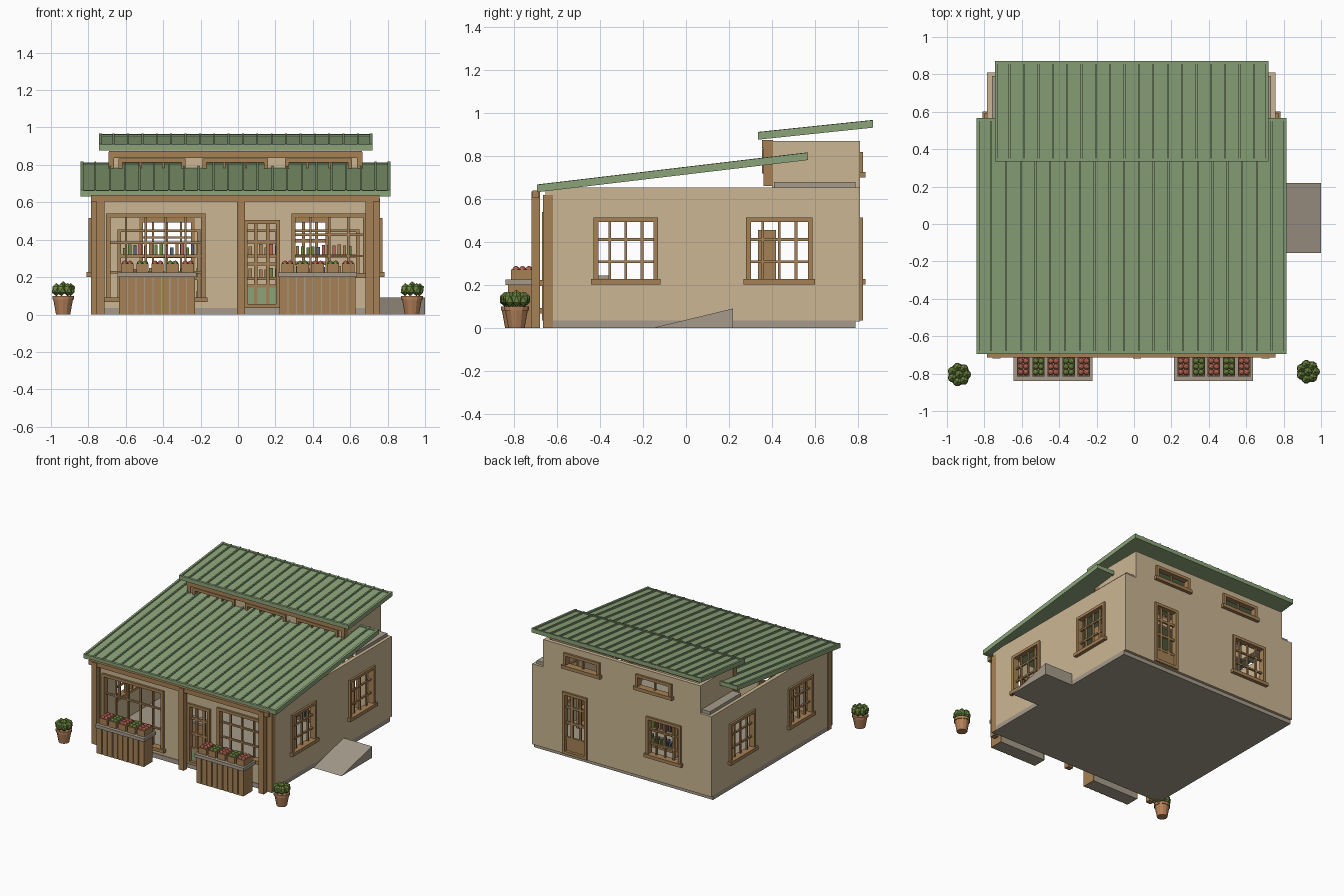
import bpy, bmesh, random
from math import cos, sin, tau
from mathutils import Matrix

random.seed(4)
if "Cube" in bpy.data.objects:
    bpy.data.objects.remove(bpy.data.objects["Cube"])


def material(name, *rgb):
    m = bpy.data.materials.new(name)
    m.use_nodes = True
    m.diffuse_color = (*rgb, 1)
    m.node_tree.nodes["Principled BSDF"].inputs["Base Color"].default_value = (*rgb, 1)
    return m


PLASTER = material("tan plaster", .60, .47, .29)
WOOD = material("brown wood", .38, .22, .09)
GREEN = material("roof green", .26, .37, .19)
STONE = material("grey stone", .38, .33, .26)
CLAY = material("terracotta", .46, .22, .10)
LEAF = material("leaf green", .15, .24, .05)
RED = material("fruit red", .48, .13, .09)
SLATE = material("slate blue", .10, .13, .18)

LEFT, RIGHT, FRONT, BACK = -.785, .757, -.655, .81
THICK = .03


def finish(bm, name, mat):
    bmesh.ops.recalc_face_normals(bm, faces=bm.faces)
    mesh = bpy.data.meshes.new(name)
    bm.to_mesh(mesh)
    bm.free()
    mesh.materials.append(mat)
    ob = bpy.data.objects.new(name, mesh)
    bpy.context.collection.objects.link(ob)
    return ob


def add_box(bm, x0, x1, y0, y1, z0, z1):
    m = Matrix.Translation(((x0 + x1) / 2, (y0 + y1) / 2, (z0 + z1) / 2))
    m = m @ Matrix.Diagonal((abs(x1 - x0), abs(y1 - y0), abs(z1 - z0), 1))
    return bmesh.ops.create_cube(bm, size=1, matrix=m)["verts"]


def boxes(name, mat, items):
    bm = bmesh.new()
    for b in items:
        add_box(bm, *b)
    return finish(bm, name, mat)


def oriented(axis, d0, d1, u0, u1, z0, z1):
    return (d0, d1, u0, u1, z0, z1) if axis == "x" else (u0, u1, d0, d1, z0, z1)


def wall(name, axis, face, out, u0, u1, z0, z1, holes):
    """Flat wall with rectangular openings, thickened inwards from its outer face."""
    us = sorted({u0, u1, *(v for h in holes for v in h[:2])})
    zs = sorted({z0, z1, *(v for h in holes for v in h[2:])})
    bm = bmesh.new()
    mid = face - out * THICK / 2
    pt = {(u, z): bm.verts.new((mid, u, z) if axis == "x" else (u, mid, z))
          for u in us for z in zs}
    for a, b in zip(us, us[1:]):
        for c, d in zip(zs, zs[1:]):
            if not any(h[0] <= a < h[1] and h[2] <= c < h[3] for h in holes):
                bm.faces.new([pt[k] for k in ((a, c), (b, c), (b, d), (a, d))])
    bmesh.ops.delete(bm, geom=[v for v in bm.verts if not v.link_faces], context="VERTS")
    ob = finish(bm, name, PLASTER)
    mod = ob.modifiers.new("thickness", "SOLIDIFY")
    mod.thickness, mod.offset = THICK, 0


def window(name, axis, face, out, hole, cols, rows, sill=True, trim=.022, bar=.006):
    """Trim, glazing bars and a projecting sill around an opening."""
    u0, u1, z0, z1 = hole
    near, far = face - out * THICK, face + out * .015
    parts = [(near, far, u0, u0 + trim, z0, z1), (near, far, u1 - trim, u1, z0, z1),
             (near, far, u0, u1, z1 - trim, z1), (near, far, u0, u1, z0, z0 + trim)]
    if sill:
        parts.append((near, face + out * .026, u0 - .012, u1 + .012, z0 - .004, z0 + trim))
    b0, b1 = face - out * .02, face - out * .005
    for i in range(1, cols):
        u = u0 + (u1 - u0) * i / cols
        parts.append((b0, b1, u - bar, u + bar, z0, z1))
    for i in range(1, rows):
        z = z0 + (z1 - z0) * i / rows
        parts.append((b0, b1, u0, u1, z - bar, z + bar))
    boxes(name, WOOD, [oriented(axis, *p) for p in parts])


# Foundation and ramp
boxes("foundation", STONE, [(LEFT, RIGHT, -.66, .79, 0, .035)])
bm = bmesh.new()
ends = [[bm.verts.new((x, y, z)) for y, z in ((-.155, 0), (.218, 0), (.218, .09))]
        for x in (RIGHT, 1)]
bmesh.ops.convex_hull(bm, input=bm.verts)
finish(bm, "side_ramp", STONE)

# Main walls with their windows and doors
side_holes = [(-.43, -.13, .205, .515), (.28, .59, .205, .515)]
for label, face, out in (("left", RIGHT, 1), ("right", LEFT, -1)):
    wall(label + "_wall", "x", face, out, -.626, .785, .03, .655, side_holes)
    for n, h in zip(("front", "rear"), side_holes):
        window(f"{label}_{n}_window", "x", face, out, h, 4, 3)
big, small, door = (-.705, -.175, .07, .54), (.286, .69, .2, .54), (.03, .225, .035, .505)
wall("front_wall", "y", FRONT, -1, LEFT, RIGHT, .03, .65, [big, small, door])
window("front_large_window", "y", FRONT, -1, big, 5, 3)
window("front_small_window", "y", FRONT, -1, small, 4, 3)
back_window, back_door = (-.53, -.23, .205, .515), (.28, .49, .035, .515)
wall("back_wall", "y", BACK, 1, LEFT, RIGHT, .03, .655, [back_window, back_door])
window("back_window", "y", BACK, 1, back_window, 4, 3)
for n, h, f, out in (("front", door, FRONT, -1), ("back", back_door, BACK, 1)):
    window(n + "_door_frame", "y", f, out, h, 3, 4, sill=False, bar=.009)
    boxes(n + "_door_panel", GREEN if n == "front" else WOOD,
          [(h[0] + .02, h[1] - .02, f - out * .016, f - out * .008, .05, .15)])

# Porch posts, corner posts and beam
boxes("porch_posts", WOOD, [(x, x + .043, -.72, -.68, 0, .635) for x in (-.757, -.006, .682)])
boxes("corner_posts", WOOD, [(x, x + .06, -.667, -.62, 0, .62)
                             for x in (LEFT - .002, RIGHT - .058)])
boxes("porch_beam", WOOD, [(LEFT, RIGHT, -.715, -.685, .605, .64)])

# Raised rear storey
CL, CR, CF = -.69, .662, .37
for label, face, out in (("left", CR, 1), ("right", CL, -1)):
    wall(f"upper_{label}_wall", "x", face, out, .4, .785, .655, .87, [])
upper_back = [(-.45, -.14, .705, .82), (.17, .48, .705, .82)]
upper_front = [(-.64, -.28, .72, .835), (-.19, .16, .72, .835), (.25, .61, .72, .835)]
wall("upper_back_wall", "y", BACK, 1, CL, CR, .655, .87, upper_back)
wall("upper_front_wall", "y", CF, -1, CL, CR, .66, .87, upper_front)
for i, h in enumerate(upper_back):
    window(f"upper_back_window_{i}", "y", BACK, 1, h, 2, 1)
for i, h in enumerate(upper_front):
    window(f"upper_front_window_{i}", "y", CF, -1, h, 3, 1, sill=False)
boxes("upper_header", WOOD, [(CL, CR, .355, .405, .838, .875)]
      + [(x, x + .03, .36, .405, .66, .87) for x in (CL - .003, CR - .027)])
boxes("side_ledges", STONE, [(CL - .07, CL, .41, .79, .655, .68),
                             (CR, CR + .07, .41, .79, .655, .68)])


# Standing-seam roofs, built flat and then sheared to their pitch
def roof(name, x0, x1, y0, z0, y1, z1, count):
    edge, lip = .016, .035
    bm = bmesh.new()
    add_box(bm, x0, x1, y0, y1, .006, .024)
    for x in (x0, x1 - edge):
        add_box(bm, x, x + edge, y0, y1, 0, lip)
    for y in (y0, y1 - edge):
        add_box(bm, x0, x1, y, y + edge, 0, lip - .004)
    for i in range(1, count):
        x = x0 + (x1 - x0) * i / count
        add_box(bm, x - .005, x + .005, y0, y1, .02, .036)
    for v in bm.verts:
        v.co.z += z0 + (z1 - z0) * (v.co.y - y0) / (y1 - y0)
    finish(bm, name, GREEN)


roof("main_roof", -.842, .815, -.695, .632, .568, .782, 21)
roof("upper_roof", -.742, .718, .335, .877, .872, .933, 19)

# Interior shelving, goods and counter
shelf_levels = (.075, .2, .32)
boxes("shelf_unit", WOOD, [(-.645, .65, .335, .42, z - .015, z) for z in (*shelf_levels, .455)]
      + [(x, x + .02, .335, .42, .035, .45) for x in (-.645, -.22, .2, .63)])
goods = {m: [] for m in (RED, LEAF, SLATE, WOOD)}
for z in shelf_levels:
    for i in range(44):
        x = -.615 + i * .028
        goods[random.choice(list(goods))].append(
            (x, x + .017, .35, .39, z, z + random.uniform(.035, .06)))
for m, items in goods.items():
    boxes("shelf_goods", m, items)
boxes("counter", WOOD, [(-.16, .02, -.43, -.36, .035, .23)])
boxes("counter_top", STONE, [(-.165, .025, -.44, -.35, .23, .245)])


# Produce stands
def stand(side, x0):
    x1 = x0 + .405
    boxes(side + "_stand_core", STONE, [(x0 + .006, x1 - .006, -.822, -.722, 0, .2)])
    step = (x1 - x0) / 9
    planks = [(x0 + i * step + .003, x0 + (i + 1) * step - .003, -.83, -.82, 0, .2)
              for i in range(9)]
    planks += [(x, x + .008, -.83, -.72, 0, .2) for x in (x0, x1 - .008)]
    boxes(side + "_stand_planks", WOOD, planks)
    boxes(side + "_stand_top", STONE, [(x0 - .008, x1 + .008, -.84, -.69, .2, .225)])
    crates, fruit = [], {RED: bmesh.new(), LEAF: bmesh.new()}
    for i in range(5):
        a = x0 + .01 + i * .081
        b, lo, hi, t = a + .066, -.815, -.71, .006
        crates += [(a, b, lo, hi, .225, .245), (a, a + t, lo, hi, .225, .272),
                   (b - t, b, lo, hi, .225, .272), (a, b, lo, lo + t, .225, .272),
                   (a, b, hi - t, hi, .225, .272)]
        for u in (-1, 1):
            for v in (-1, 0, 1):
                place = Matrix.Translation((a + .033 + u * .014, -.7625 + v * .03, .272))
                bmesh.ops.create_icosphere(fruit[LEAF if i % 2 else RED], subdivisions=2,
                                           radius=.0165, matrix=place)
    boxes(side + "_crates", WOOD, crates)
    for m, fbm in fruit.items():
        finish(fbm, side + "_fruit", m)


stand("right", -.635)
stand("left", .222)


# Potted shrubs
def shrub(side, x, y):
    bm = bmesh.new()
    for r0, r1, z0, z1 in ((.038, .053, 0, .082), (.058, .058, .08, .1)):
        bmesh.ops.create_cone(bm, cap_ends=True, segments=12, radius1=r0, radius2=r1,
                              depth=z1 - z0, matrix=Matrix.Translation((x, y, (z0 + z1) / 2)))
    finish(bm, side + "_pot", CLAY)
    bm = bmesh.new()
    lobes = [(0, 0, .143)] + [(.04 * cos(tau * i / 7), .04 * sin(tau * i / 7), .133)
                              for i in range(7)]
    for dx, dy, z in lobes:
        m = Matrix.Translation((x + dx, y + dy, z)) @ Matrix.Diagonal((1, 1, 1.3, 1))
        bmesh.ops.create_icosphere(bm, subdivisions=1, radius=.027, matrix=m)
    finish(bm, side + "_foliage", LEAF)


shrub("right", -.935, -.805)
shrub("left", .93, -.79)
